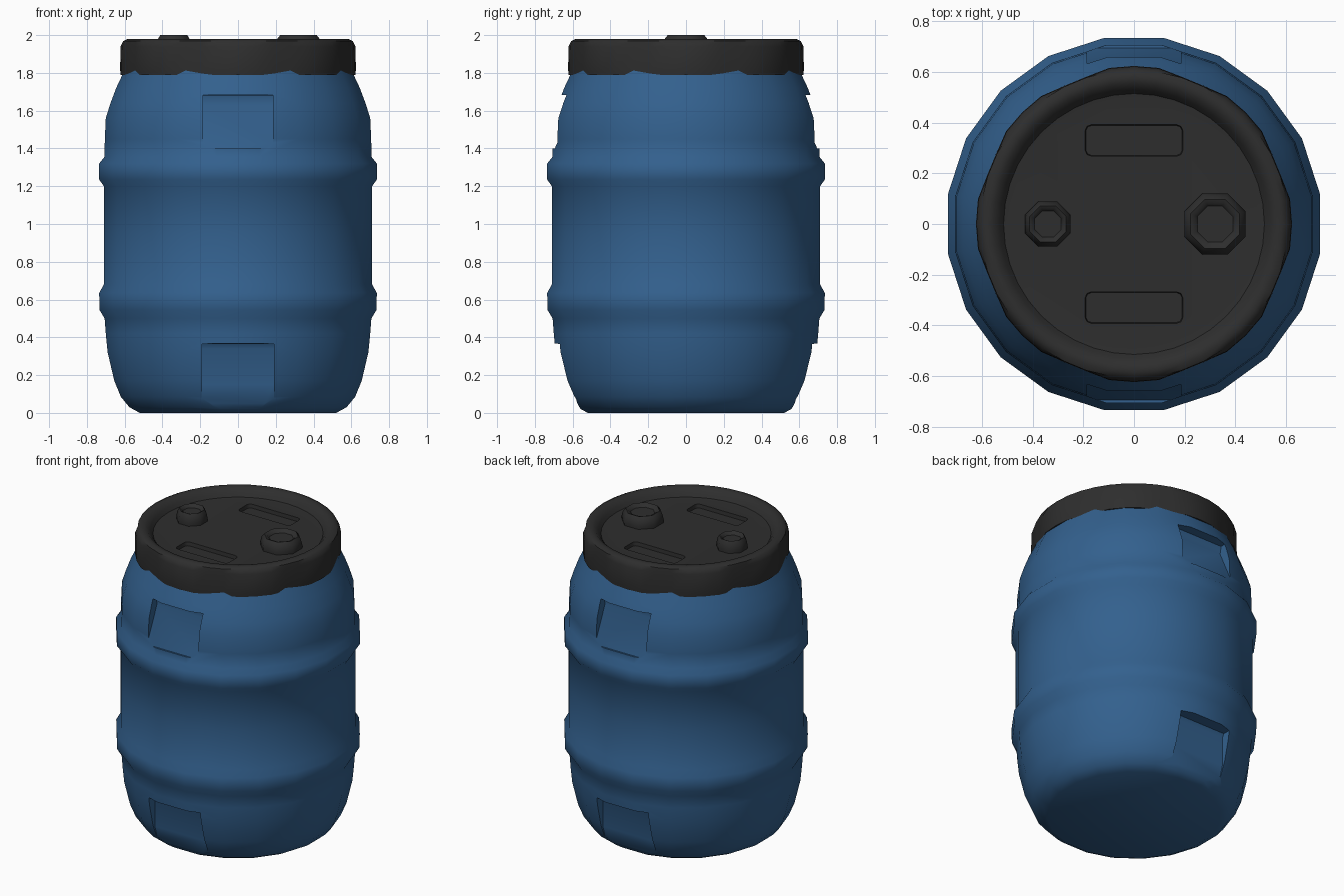
import bpy, bmesh, math
from mathutils import Matrix

if "Cube" in bpy.data.objects:
    bpy.data.objects.remove(bpy.data.objects["Cube"])


def material(name, rgb):
    m = bpy.data.materials.new(name)
    m.diffuse_color = (*rgb, 1)
    m.use_nodes = True
    m.node_tree.nodes["Principled BSDF"].inputs["Base Color"].default_value = m.diffuse_color
    return m


BLUE = material("drum blue", (0.033, 0.118, 0.27))
BLACK = material("lid black", (0.027, 0.027, 0.027))


def make(name, bm, mat):
    bmesh.ops.recalc_face_normals(bm, faces=bm.faces)
    me = bpy.data.meshes.new(name)
    bm.to_mesh(me)
    bm.free()
    ob = bpy.data.objects.new(name, me)
    bpy.context.collection.objects.link(ob)
    me.materials.append(mat)
    return ob


def smooth(ob, deg):
    bpy.ops.object.select_all(action='DESELECT')
    ob.select_set(True)
    bpy.context.view_layer.objects.active = ob
    bpy.ops.object.shade_smooth_by_angle(angle=math.radians(deg))


def lathe(name, profile, n, mat, turn=0.0, centre=(0, 0), shape=None):
    """Spin (radius, z) points into a closed solid; shape may alter the radius."""
    bm = bmesh.new()
    rings = []
    for r, z in profile:
        ring = []
        for k in range(n):
            a = turn + 2 * math.pi * k / n
            q = shape(r, z, k) if shape else r
            ring.append(bm.verts.new((centre[0] + q * math.cos(a), centre[1] + q * math.sin(a), z)))
        rings.append(ring)
    for a, b in zip(rings, rings[1:]):
        for k in range(n):
            j = (k + 1) % n
            bm.faces.new((a[k], a[j], b[j], b[k]))
    bm.faces.new(rings[0])
    bm.faces.new(rings[-1])
    return make(name, bm, mat)


def prism(name, pts, half_width, mat, back=False):
    """Extrude a (y, z) outline across x."""
    bm = bmesh.new()
    f = bm.faces.new([bm.verts.new((-half_width, y, z)) for y, z in pts])
    ext = bmesh.ops.extrude_face_region(bm, geom=[f])
    moved = [v for v in ext["geom"] if isinstance(v, bmesh.types.BMVert)]
    bmesh.ops.translate(bm, verts=moved, vec=(2 * half_width, 0, 0))
    if back:
        bmesh.ops.transform(bm, matrix=Matrix.Rotation(math.pi, 4, 'Z'), verts=bm.verts)
    return make(name, bm, mat)


def cut(ob, cutter):
    mod = ob.modifiers.new("cut", 'BOOLEAN')
    mod.operation = 'DIFFERENCE'
    mod.solver = 'EXACT'
    mod.object = cutter
    bpy.context.view_layer.objects.active = ob
    bpy.ops.object.modifier_apply(modifier=mod.name)
    bpy.data.objects.remove(cutter)


# drum body with two hoops
k = 1 / math.cos(math.radians(9))
body_profile = [(0.52, 0), (0.575, 0.03), (0.62, 0.085), (0.655, 0.17), (0.69, 0.32), (0.70, 0.42),
                (0.706, 0.50), (0.733, 0.545), (0.735, 0.635), (0.71, 0.68), (0.71, 0.95),
                (0.71, 1.20), (0.735, 1.235), (0.735, 1.32), (0.707, 1.355), (0.705, 1.45),
                (0.70, 1.56), (0.675, 1.64), (0.645, 1.72), (0.612, 1.79), (0.60, 1.82)]
body = lathe("drum_body", [(r * k, z) for r, z in body_profile], 20, BLUE, math.radians(9))

# hand grips pressed into front and back, top and bottom
top_grip = [(-0.695, 1.40), (-0.59, 1.63), (-0.60, 1.68), (-0.9, 1.695), (-0.9, 1.40)]
low_grip = [(-0.52, -0.05), (-0.575, 0.05), (-0.605, 0.15), (-0.605, 0.34), (-0.62, 0.365),
            (-0.9, 0.37), (-0.9, -0.05)]
for back in (False, True):
    cut(body, prism("grip_cutter", top_grip, 0.185, BLUE, back))
    cut(body, prism("grip_cutter", low_grip, 0.19, BLUE, back))
smooth(body, 48)


# screw lid with raised rim, sunken panel and ribs round the side
def ribs(r, z, k):
    return r - 0.013 if r > 0.612 and z < 1.95 and k % 5 in (2, 3) else r


lid_profile = [(0.58, 1.79), (0.622, 1.79), (0.624, 1.82), (0.622, 1.94), (0.608, 1.968), (0.585, 1.98),
               (0.555, 1.975), (0.53, 1.95), (0.515, 1.928), (0.49, 1.925)]
lid = lathe("lid", lid_profile, 40, BLACK, shape=ribs)

# two sunken pockets in the lid panel
for s in (-1, 1):
    bm = bmesh.new()
    bmesh.ops.create_cube(bm, size=1, matrix=Matrix.Translation((0, s * 0.33, 1.95))
                          @ Matrix.Diagonal((0.40, 0.14, 0.10, 1)))
    bmesh.ops.bevel(bm, geom=[e for e in bm.edges if abs(e.verts[0].co.z - e.verts[1].co.z) > 0.05],
                    offset=0.025, segments=2, affect='EDGES', profile=0.5)
    for v in bm.verts:
        if v.co.z < 1.95:
            v.co.x *= 0.95
            v.co.y = s * 0.33 + (v.co.y - s * 0.33) * 0.85
    cut(lid, make("pocket_cutter", bm, BLACK))
smooth(lid, 45)

# bung caps with dished tops
for name, x, r in (("small_bung", -0.34, 0.097), ("large_bung", 0.32, 0.131)):
    prof = [(r * 0.98, 1.915), (r, 1.945), (r * 0.93, 1.98), (r * 0.80, 2.0), (r * 0.68, 1.995), (r * 0.58, 1.98)]
    cap = lathe(name, prof, 8, BLACK, math.radians(22.5), (x, 0))
    smooth(cap, 50)
